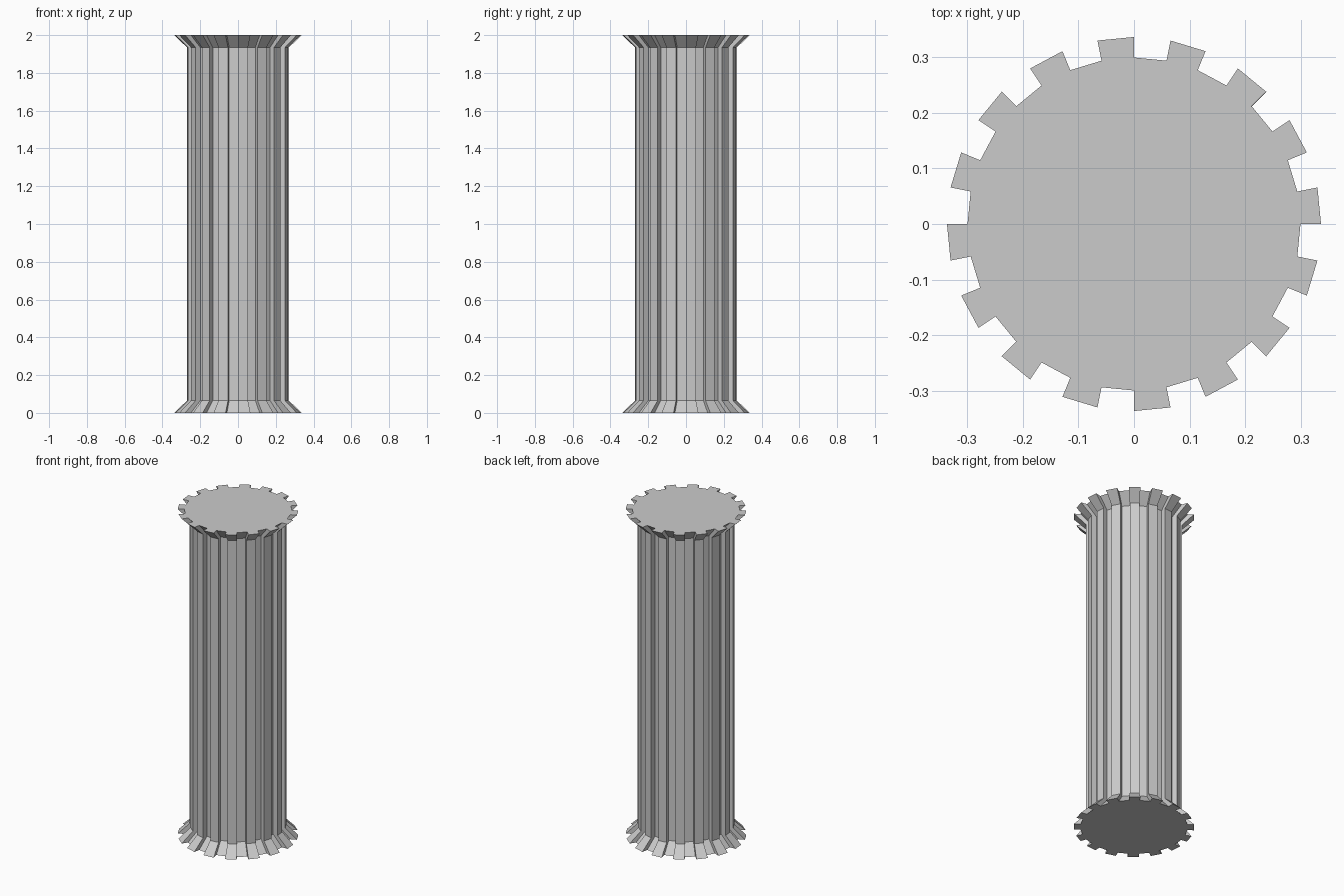
import bpy, bmesh
from math import cos, sin, pi

if "Cube" in bpy.data.objects:
    bpy.data.objects.remove(bpy.data.objects["Cube"])

TEETH = 16
STEP = pi / TEETH
# height, rib radius, groove radius
LEVELS = [(0.0, 0.337, 0.3), (0.065, 0.27, 0.24),
          (1.935, 0.27, 0.24), (2.0, 0.337, 0.3)]


def gear_ring(bm, z, outer, inner):
    """One toothed outline: alternating rib and groove facets."""
    ring = []
    for i in range(TEETH):
        a0 = 2 * i * STEP
        a1 = a0 + STEP
        for r, a in ((inner, a0), (outer, a0), (outer, a1), (inner, a1)):
            ring.append(bm.verts.new((r * cos(a), r * sin(a), z)))
    return ring


# Fluted shaft with flared base and capital
bm = bmesh.new()
rings = [gear_ring(bm, *level) for level in LEVELS]
n = len(rings[0])
for low, high in zip(rings, rings[1:]):
    for i in range(n):
        j = (i + 1) % n
        bm.faces.new((low[i], low[j], high[j], high[i]))

# Flat ends
bm.faces.new(rings[0][::-1])
bm.faces.new(rings[-1])
bmesh.ops.recalc_face_normals(bm, faces=bm.faces)

mesh = bpy.data.meshes.new("fluted_column")
bm.to_mesh(mesh)
bm.free()
bpy.context.collection.objects.link(bpy.data.objects.new("fluted_column", mesh))
